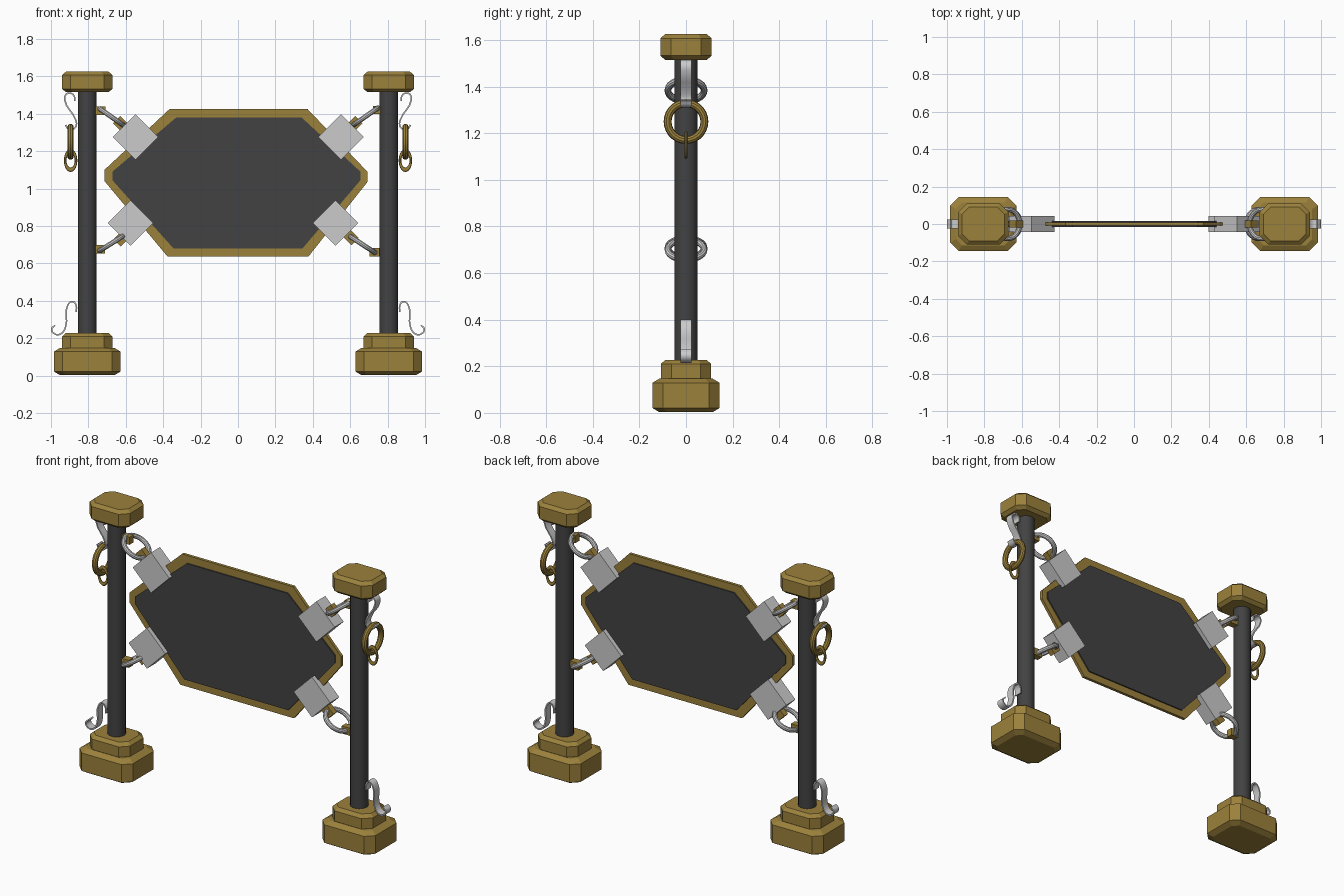
import bpy, bmesh
from math import radians, pi, cos, sin

if "Cube" in bpy.data.objects:
    bpy.data.objects.remove(bpy.data.objects["Cube"])


def material(name, c):
    m = bpy.data.materials.new(name)
    m.diffuse_color = (*c, 1)
    m.use_nodes = True
    m.node_tree.nodes["Principled BSDF"].inputs["Base Color"].default_value = m.diffuse_color
    return m


GOLD = material("brass", (0.33, 0.22, 0.045))
DARK = material("dark", (0.055, 0.055, 0.055))


def finish(ob, name, mat=None, smooth=False):
    ob.name = name
    if mat:
        ob.data.materials.append(mat)
    if smooth:
        bpy.ops.object.select_all(action='DESELECT')
        ob.select_set(True)
        bpy.context.view_layer.objects.active = ob
        bpy.ops.object.shade_smooth_by_angle()
    return ob


def from_bmesh(bm):
    bmesh.ops.recalc_face_normals(bm, faces=bm.faces)
    me = bpy.data.meshes.new("part")
    bm.to_mesh(me)
    bm.free()
    ob = bpy.data.objects.new("part", me)
    bpy.context.collection.objects.link(ob)
    return ob


def loft(name, rings, mat):
    # closed solid through a stack of equal-length rings
    bm = bmesh.new()
    rows = [[bm.verts.new(p) for p in r] for r in rings]
    n = len(rows[0])
    for a, b in zip(rows, rows[1:]):
        for i in range(n):
            j = (i + 1) % n
            bm.faces.new((a[i], a[j], b[j], b[i]))
    bm.faces.new(rows[0])
    bm.faces.new(rows[-1])
    return finish(from_bmesh(bm), name, mat)


def chamfer_block(name, cx, hx, hy, z0, z1, c=0.045, inset=0.03, rise=0.018):
    # block with cut corners and chamfered top and bottom
    def ring(z, d):
        x, y, k = hx - d, hy - d, c - d * 0.4
        return [(cx + px, py, z) for px, py in (
            (x - k, -y), (x, -y + k), (x, y - k), (x - k, y),
            (-x + k, y), (-x, y - k), (-x, -y + k), (-x + k, -y))]
    loft(name, [ring(z0, inset), ring(z0 + rise, 0), ring(z1 - rise, 0), ring(z1, inset)], GOLD)


def plate(name, outline, t, mat):
    loft(name, [[(x, y, z) for x, z in outline] for y in (-t, t)], mat)


def box(name, loc, size, ang=0, mat=None):
    bpy.ops.mesh.primitive_cube_add(size=1, location=loc, rotation=(0, ang, 0))
    ob = bpy.context.object
    ob.scale = size
    return finish(ob, name, mat)


def torus(name, loc, R, r, rot, mat=None, scale=(1, 1, 1)):
    bpy.ops.mesh.primitive_torus_add(location=loc, rotation=rot, major_radius=R, minor_radius=r,
                                     major_segments=28, minor_segments=10)
    ob = bpy.context.object
    ob.scale = scale
    return finish(ob, name, mat, True)


def hook(name, pts, s):
    # flat strip bent along a smooth S curve
    cu = bpy.data.curves.new("path", 'CURVE')
    cu.dimensions = '3D'
    sp = cu.splines.new('BEZIER')
    sp.bezier_points.add(len(pts) - 1)
    for b, (x, z) in zip(sp.bezier_points, pts):
        b.co = (s * x, 0, z)
        b.handle_left_type = b.handle_right_type = 'AUTO'
    sp.resolution_u = 4
    tmp = bpy.data.objects.new("path", cu)
    bpy.context.collection.objects.link(tmp)
    me = bpy.data.meshes.new_from_object(tmp.evaluated_get(bpy.context.evaluated_depsgraph_get()))
    path = [v.co.copy() for v in me.vertices]
    bpy.data.objects.remove(tmp)
    h, w, rings = 0.004, 0.024, []
    for i, p in enumerate(path):
        t = (path[min(i + 1, len(path) - 1)] - path[max(i - 1, 0)]).normalized()
        nx, nz = -t.z * h, t.x * h
        rings.append([(p.x + a * nx, b * w, p.z + a * nz) for a, b in ((-1, -1), (1, -1), (1, 1), (-1, 1))])
    ob = loft(name, rings, None)
    finish(ob, name, None, True)


# Hexagonal board: thin brass frame with a dark panel standing proud of it
plate("board_frame", [(-.366, 1.425), (.372, 1.425), (.692, 1.09), (.692, 1.035), (.377, .637),
                      (-.377, .637), (-.714, 1.04), (-.714, 1.10)], 0.009, GOLD)
plate("board_panel", [(-.33, 1.38), (.34, 1.38), (.655, 1.09), (.655, 1.045), (.345, .68),
                      (-.345, .68), (-.672, 1.045), (-.672, 1.09)], 0.017, DARK)

TOP_HOOK = [(.874, 1.468), (.876, 1.495), (.896, 1.51), (.92, 1.503), (.926, 1.473),
            (.869, 1.37), (.864, 1.34), (.88, 1.318), (.906, 1.318), (.922, 1.34)]
LOW_HOOK = [(.864, .34), (.867, .38), (.885, .396), (.91, .377), (.922, .26),
            (.949, .222), (.982, .224), (.996, .248), (.978, .27)]

for s, side in ((-1, "left"), (1, "right")):
    px = s * 0.806
    # Post with stepped foot and cap
    bpy.ops.mesh.primitive_cylinder_add(vertices=20, radius=0.05, depth=1.36, location=(px, 0, 0.87))
    finish(bpy.context.object, side + "_post", DARK, True)
    chamfer_block(side + "_foot", px, .177, .144, 0.003, .147)
    chamfer_block(side + "_foot_step", px, .134, .108, .13, .228, inset=0.02)
    chamfer_block(side + "_cap", px, .134, .11, 1.515, 1.625, inset=0.02)
    # Bent strip hooks and hanging rings on the outer face
    hook(side + "_upper_hook", TOP_HOOK, s)
    hook(side + "_lower_hook", LOW_HOOK, s)
    torus(side + "_large_ring", (s * .895, 0, 1.25), .079, .017, (0, pi / 2, 0), GOLD)
    torus(side + "_small_ring", (s * .895, 0, 1.15), .029, .007, (pi / 2, 0, 0), GOLD, (1, 1.7, 1))

# Corner clamps: (label, clamp, stub, ring, ring angle, post eye)
corners = [
    ("upper_left", (-.548, 1.276), (-.628, 1.347), (-.675, 1.382), 35, (-.735, 1.415)),
    ("upper_right", (.55, 1.276), (.625, 1.347), (.683, 1.386), -35, (.75, 1.42)),
    ("lower_left", (-.575, .815), (-.625, .732), (-.675, .708), -32, (-.738, .675)),
    ("lower_right", (.521, .815), (.605, .738), (.667, .70), 33, (.73, .66)),
]
for label, c, st, r, a, e in corners:
    box(label + "_clamp", (c[0], 0, c[1]), (.172, .086, .172), pi / 4)
    box(label + "_clamp_stub", (st[0], 0, st[1]), (.06, .036, .055),
        radians(45 if a > 0 else -45), GOLD)
    torus(label + "_ring", (r[0], 0, r[1]), .078, .014, (0, radians(a), 0))
    box(label + "_post_eye", (e[0], 0, e[1]), (.055, .04, .045), 0, GOLD)
